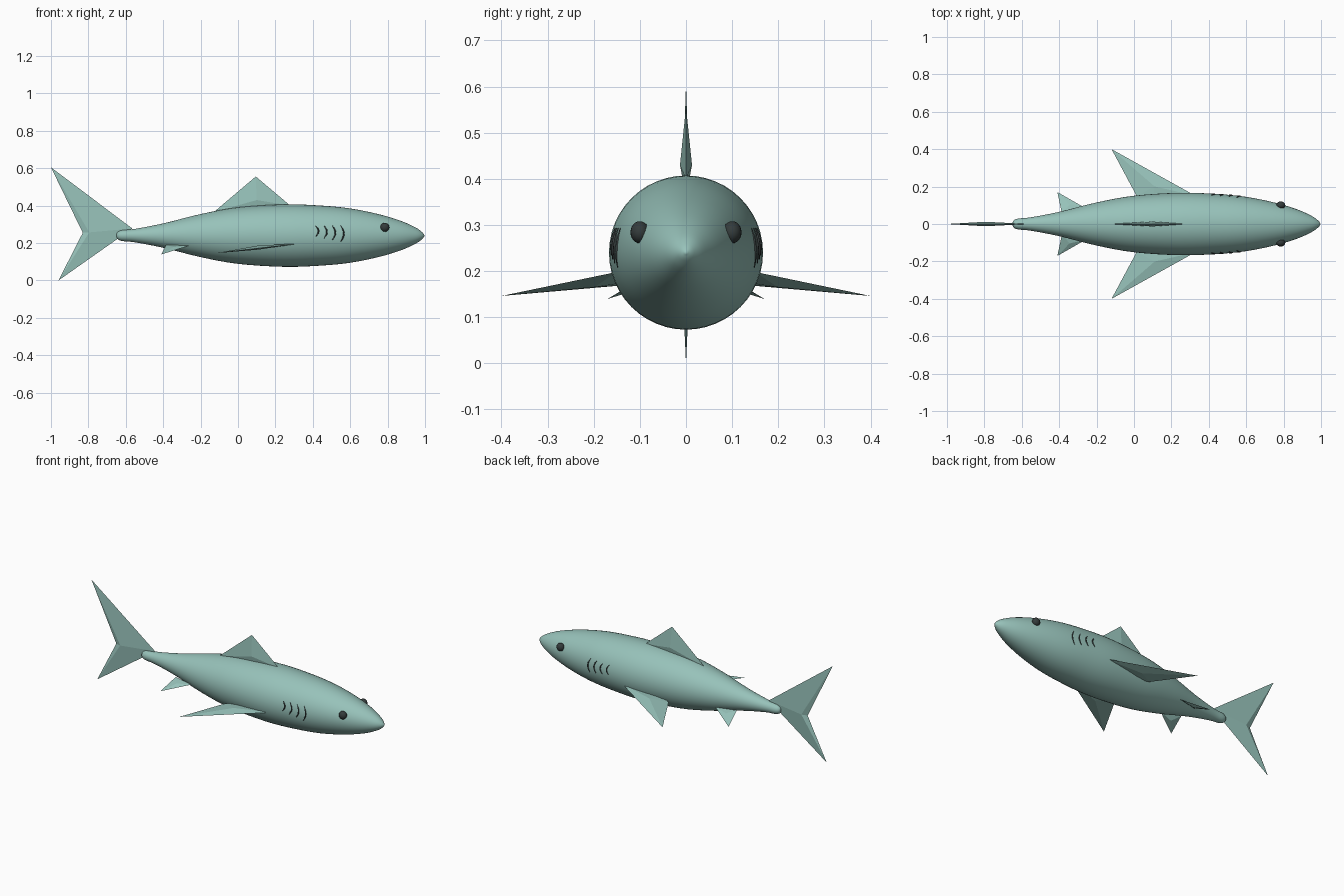
import bpy, bmesh, math
from mathutils import Vector

cube = bpy.data.objects.get("Cube")
if cube:
    bpy.data.objects.remove(cube)


def material(name, colour):
    m = bpy.data.materials.new(name)
    m.use_nodes = True
    m.diffuse_color = colour
    m.node_tree.nodes["Principled BSDF"].inputs["Base Color"].default_value = colour
    return m


SKIN = material("sea green skin", (0.31, 0.54, 0.49, 1))
DARK = material("dark grey", (0.035, 0.045, 0.045, 1))
AXIS_Z = 0.24


def finish(name, bm, mat, smooth=False):
    bmesh.ops.recalc_face_normals(bm, faces=bm.faces)
    mesh = bpy.data.meshes.new(name)
    bm.to_mesh(mesh)
    bm.free()
    mesh.materials.append(mat)
    for p in mesh.polygons:
        p.use_smooth = smooth
    obj = bpy.data.objects.new(name, mesh)
    bpy.context.collection.objects.link(obj)
    return obj


def catmull(pts, steps):
    """Smooth curve through the profile points."""
    p = [Vector(q) for q in pts]
    p = [2 * p[0] - p[1]] + p + [2 * p[-1] - p[-2]]
    out = []
    for a, b, c, d in zip(p, p[1:], p[2:], p[3:]):
        for i in range(steps):
            t = i / steps
            out.append(0.5 * (2 * b + (c - a) * t + (2 * a - 5 * b + 4 * c - d) * t**2
                              + (3 * b - a - 3 * c + d) * t**3))
    return out + [p[-2]]


# Body: smooth profile (position, radius) turned about the long axis
PROFILE = catmull([(-0.65, 0), (-0.645, 0.017), (-0.62, 0.029), (-0.55, 0.036),
                   (-0.4, 0.065), (-0.2, 0.115), (0, 0.151), (0.25, 0.167),
                   (0.45, 0.16), (0.6, 0.145), (0.75, 0.115), (0.87, 0.079),
                   (0.95, 0.043), (0.985, 0.018), (0.998, 0)], 4)
bm = bmesh.new()
verts = [bm.verts.new((x, 0, AXIS_Z + max(r, 0))) for x, r in PROFILE]
edges = [bm.edges.new(e) for e in zip(verts, verts[1:])]
bmesh.ops.spin(bm, geom=verts + edges, cent=(0, 0, AXIS_Z), axis=(1, 0, 0),
               angle=2 * math.pi, steps=48)
bmesh.ops.remove_doubles(bm, verts=bm.verts, dist=0.0005)
finish("body", bm, SKIN, True)


def fin(name, outline, ridge, thickness):
    """Flat outline with a raised ridge point on both sides."""
    bm = bmesh.new()
    rim = [bm.verts.new(p) for p in outline]
    for sign in (-1, 1):
        peak = bm.verts.new(Vector(ridge) + sign * Vector(thickness))
        for a, b in zip(rim, rim[1:] + rim[:1]):
            bm.faces.new((a, b, peak))
    finish(name, bm, SKIN)


# Upright fins
fin("dorsal_fin", [(-0.13, 0, 0.365), (0.095, 0, 0.556), (0.28, 0, 0.4), (0.1, 0, 0.36)],
    (0.1, 0, 0.43), (0, 0.013, 0))
fin("tail_fin", [(-0.565, 0, 0.278), (-1, 0, 0.605), (-0.83, 0, 0.255), (-0.96, 0, 0)],
    (-0.795, 0, 0.257), (0, 0.012, 0))


def body_radius(x):
    for (x0, r0), (x1, r1) in zip(PROFILE, PROFILE[1:]):
        if x0 <= x <= x1:
            return r0 + (r1 - r0) * (x - x0) / (x1 - x0)


def on_body(x, z, side):
    return Vector((x, side * math.sqrt(body_radius(x)**2 - (z - AXIS_Z)**2), z))


# Paired fins, eyes and gill slits
for side, label in ((-1, "front"), (1, "back")):
    def flip(*p):
        return (p[0], p[1] * side, p[2])

    fin(label + "_pectoral_fin",
        [flip(0.33, 0.15, 0.198), flip(-0.12, 0.4, 0.146), flip(0.015, 0.148, 0.168),
         flip(0.1, 0.1, 0.18)], flip(0.11, 0.2, 0.176), flip(0, 0.001, 0.011))
    fin(label + "_pelvic_fin",
        [flip(-0.26, 0.085, 0.187), flip(-0.41, 0.171, 0.139), flip(-0.385, 0.055, 0.19)],
        flip(-0.345, 0.1, 0.171), flip(0, 0.004, 0.008))

    bm = bmesh.new()
    bmesh.ops.create_uvsphere(bm, u_segments=20, v_segments=12, radius=0.024)
    bmesh.ops.scale(bm, verts=bm.verts, vec=(1, 0.85, 1))
    bmesh.ops.translate(bm, verts=bm.verts, vec=(0.785, side * 0.1, 0.284))
    finish(label + "_eye", bm, DARK, True)

    for i in range(4):
        x, top, bottom = 0.415 + 0.045 * i, 0.293, 0.235 - 0.009 * i
        curve = bpy.data.curves.new(f"{label}_gill_slit_{i + 1}", "CURVE")
        curve.dimensions = "3D"
        curve.bevel_depth = 0.0035
        curve.bevel_resolution = 1
        curve.use_fill_caps = True
        spline = curve.splines.new("POLY")
        spline.points.add(6)
        for k, pt in enumerate(spline.points):
            t = k / 6
            bow = 0.016 * math.sin(math.pi * t)
            pos = on_body(x + bow, top + (bottom - top) * t, side)
            pt.co = (*pos, 1)
            pt.radius = 0.4 + 0.8 * math.sin(math.pi * t)
        curve.materials.append(DARK)
        bpy.context.collection.objects.link(bpy.data.objects.new(curve.name, curve))
